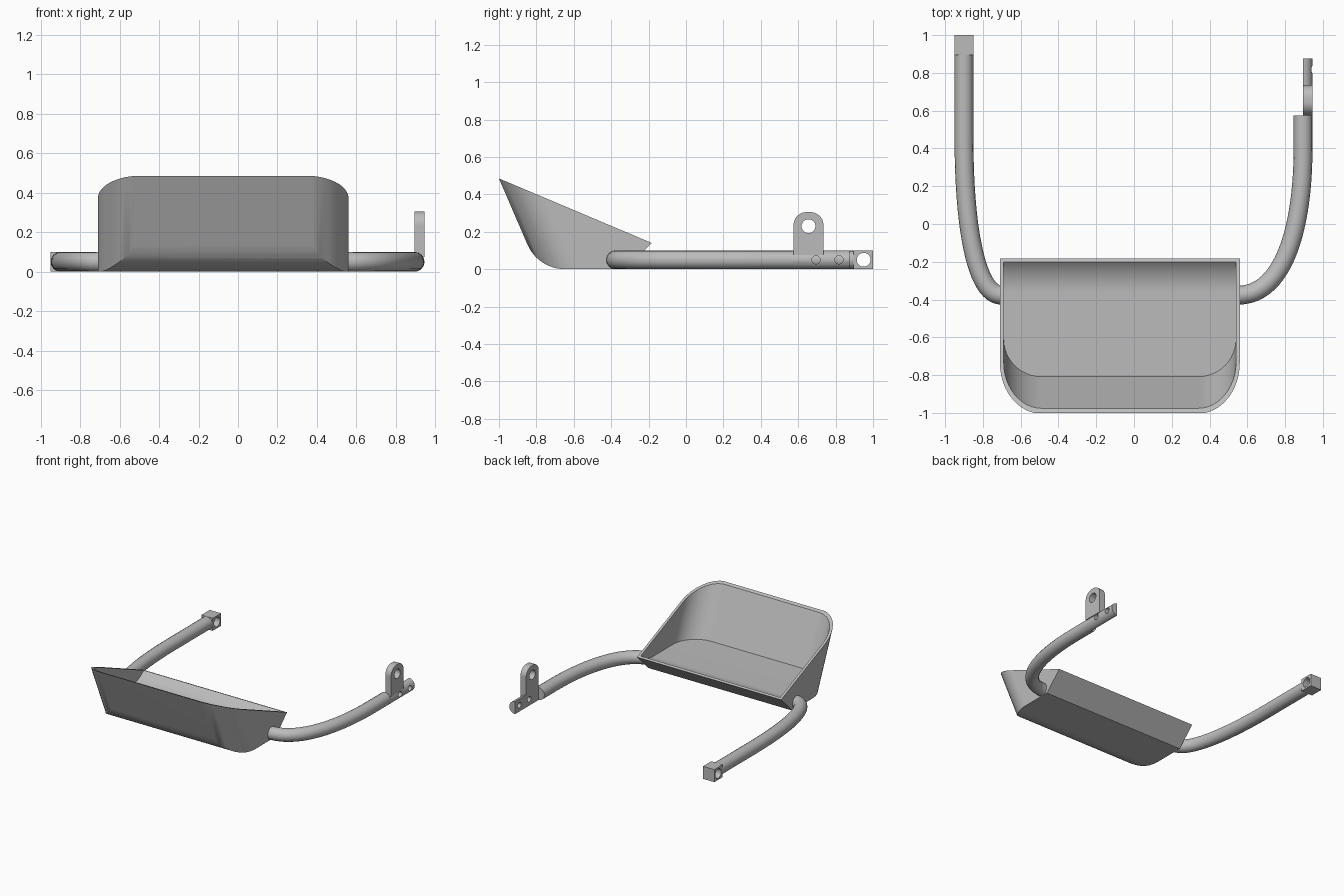
import bpy, bmesh, math
from mathutils import Vector

if "Cube" in bpy.data.objects:
    bpy.data.objects.remove(bpy.data.objects["Cube"], do_unlink=True)

grey = bpy.data.materials.new("grey_metal")
grey.use_nodes = True
colour = (0.5, 0.5, 0.5, 1)
grey.diffuse_color = colour
grey.node_tree.nodes["Principled BSDF"].inputs["Base Color"].default_value = colour


def add_object(name, data):
    ob = bpy.data.objects.new(name, data)
    bpy.context.scene.collection.objects.link(ob)
    data.materials.clear()
    data.materials.append(grey)
    return ob


def prism(name, points, sweep):
    """Close a planar outline and sweep it along a vector."""
    bm = bmesh.new()
    face = bm.faces.new([bm.verts.new(p) for p in points])
    new = bmesh.ops.extrude_face_region(bm, geom=[face])["geom"]
    bmesh.ops.translate(bm, vec=Vector(sweep),
                        verts=[v for v in new if isinstance(v, bmesh.types.BMVert)])
    bmesh.ops.recalc_face_normals(bm, faces=bm.faces)
    mesh = bpy.data.meshes.new(name)
    bm.to_mesh(mesh)
    bm.free()
    return add_object(name, mesh)


def arc(cx, cy, r, start, end, steps=12):
    angles = [math.radians(start + (end - start) * i / steps) for i in range(steps + 1)]
    return [(cx + r * math.cos(a), cy + r * math.sin(a)) for a in angles]


def bake(ob):
    """Replace an object's data with its evaluated mesh."""
    deps = bpy.context.evaluated_depsgraph_get()
    mesh = bpy.data.meshes.new_from_object(ob.evaluated_get(deps))
    name = ob.name
    bpy.data.objects.remove(ob, do_unlink=True)
    return add_object(name, mesh)


def combine(ob, tool, operation):
    mod = ob.modifiers.new("cut", "BOOLEAN")
    mod.object, mod.operation, mod.solver = tool, operation, "EXACT"
    tool.hide_render = True
    result = bake(ob)
    bpy.data.objects.remove(tool, do_unlink=True)
    return result


def drill(ob, y, z, r):
    """Round hole along x."""
    side = 1 if ob.data.vertices[0].co.x > 0 else -1
    ring = arc(y, z, r, 0, 360, 32)[:-1]
    tool = prism("drill", [(side * 0.8, a, b) for a, b in ring], (side * 0.3, 0, 0))
    return combine(ob, tool, "DIFFERENCE")


def smooth(ob):
    bpy.ops.object.select_all(action="DESELECT")
    ob.select_set(True)
    bpy.context.view_layer.objects.active = ob
    bpy.ops.object.shade_smooth_by_angle(angle=math.radians(30))
    ob.modifiers.new("even_shading", "WEIGHTED_NORMAL").keep_sharp = True


# Bucket: leaning rounded tub limited by a side profile
LEAN = 2.33
LEFT, RIGHT = 0.56, -0.71


def leaning_tub(name, inset, front, r):
    x0, x1, low, high = RIGHT + inset, LEFT - inset, -0.1, 0.8
    outline = arc(x0 + r, front + r, r, 180, 270) + arc(x1 - r, front + r, r, 270, 360)
    outline += [(x1, 0.6), (x0, 0.6)]
    return prism(name, [(x, y - low / LEAN, low) for x, y in outline],
                 (0, -(high - low) / LEAN, high - low))


def side_profile(name, points):
    return prism(name, [(-1, y, z) for y, z in points], (2, 0, 0))


fillet = 0.219
outer = [(-1, 0.485)] + arc(-0.647, fillet, fillet, 180 + 23.2, 270)
outer += [(-0.325, 0), (-0.183, 0.14)]
bucket = combine(leaning_tub("bucket", 0, -0.795, 0.22),
                 side_profile("outer_limit", outer), "INTERSECT")

# Hollow with a flat floor that curves up to the rear lip
inner = [(-1.3, 0.085)] + arc(-0.36, 0.32, 0.235, 270, 313)
inner += [(-0.2, 0.7), (-1.3, 0.7)]
hollow = combine(leaning_tub("hollow", 0.02, -0.772, 0.2),
                 side_profile("inner_limit", inner), "INTERSECT")
bucket = combine(bucket, hollow, "DIFFERENCE")
smooth(bucket)


# Bent tube arms
def arm(name, root_x, pull_x, arm_x, bend_y, end_y):
    curve = bpy.data.curves.new(name, "CURVE")
    curve.dimensions = "3D"
    curve.bevel_depth, curve.bevel_resolution = 0.05, 6
    curve.use_fill_caps = True
    curve.resolution_u = 24
    spline = curve.splines.new("BEZIER")
    spline.bezier_points.add(2)
    root_y = -0.377
    knots = [((2 * root_x - pull_x, root_y), (root_x, root_y), (pull_x, root_y)),
             ((arm_x, 0), (arm_x, bend_y), (arm_x, bend_y + 0.03)),
             ((arm_x, end_y - 0.03), (arm_x, end_y), (arm_x, end_y + 0.03))]
    for point, (before, at, after) in zip(spline.bezier_points, knots):
        point.handle_left_type = point.handle_right_type = "FREE"
        point.handle_left = (*before, 0.05)
        point.co = (*at, 0.05)
        point.handle_right = (*after, 0.05)
    smooth(bake(add_object(name, curve)))


arm("left_arm", 0.55, 0.8, 0.895, 0.4, 0.575)
arm("right_arm", -0.7, -0.84, -0.9, 0.45, 0.9)

# Pierced block on the right arm
block = prism("right_end_block", [(-0.95, y, z) for y, z in
              [(0.895, 0), (1, 0), (1, 0.1), (0.895, 0.1)]], (0.1, 0, 0))
smooth(drill(block, 0.95, 0.05, 0.037))

# Half-round tongue on the left arm
tongue = prism("left_tongue", [(x, 0.57, z) for x, z in arc(0.895, 0.05, 0.05, -90, 90)],
               (0, 0.305, 0))
for hole_y in (0.695, 0.818):
    tongue = drill(tongue, hole_y, 0.05, 0.022)
smooth(tongue)

# Upright mounting tab
tab_outline = [(0.575, 0.075), (0.735, 0.075)]
tab_outline += arc(0.665, 0.235, 0.07, 0, 90) + arc(0.645, 0.235, 0.07, 90, 180)
tab = prism("left_mounting_tab", [(0.895, y, z) for y, z in tab_outline], (0.05, 0, 0))
smooth(drill(tab, 0.655, 0.23, 0.037))
